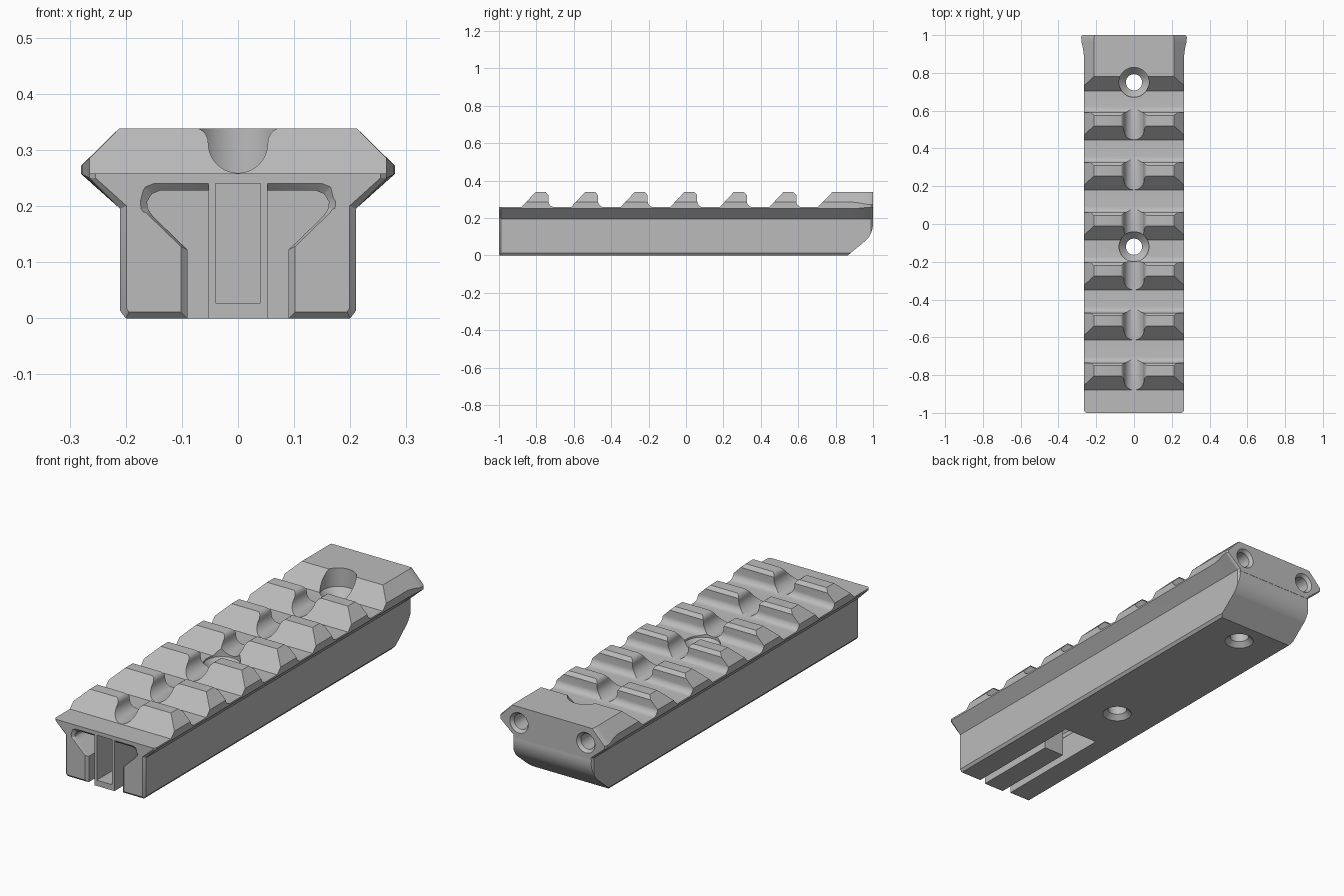
import bpy, bmesh, math

if "Cube" in bpy.data.objects:
    bpy.data.objects.remove(bpy.data.objects["Cube"])

grey = bpy.data.materials.new("metal grey")
grey.use_nodes = True
grey.diffuse_color = (0.5, 0.5, 0.5, 1)
grey.node_tree.nodes["Principled BSDF"].inputs["Base Color"].default_value = (0.5, 0.5, 0.5, 1)


def loft(name, rings):
    """Closed solid through rings of 3D points."""
    bm = bmesh.new()
    loops = [[bm.verts.new(p) for p in ring] for ring in rings]
    n = len(loops[0])
    for a, b in zip(loops, loops[1:]):
        for i in range(n):
            j = (i + 1) % n
            bm.faces.new((a[i], a[j], b[j], b[i]))
    bm.faces.new(loops[0])
    bm.faces.new(loops[-1])
    bmesh.ops.recalc_face_normals(bm, faces=bm.faces)
    me = bpy.data.meshes.new(name)
    bm.to_mesh(me)
    bm.free()
    ob = bpy.data.objects.new(name, me)
    bpy.context.collection.objects.link(ob)
    me.materials.append(grey)
    return ob


def mirrored(half, y):
    """Full cross-section at y from its +x half."""
    return [(x, y, z) for x, z in half] + [(-x, y, z) for x, z in reversed(half)]


def across(name, profile, w=0.5):
    """Side profile (y, z) extruded across x."""
    return loft(name, [[(x, y, z) for y, z in profile] for x in (-w, w)])


def lathe(name, profile, place):
    """Stack of circles (radius, position) along an axis given by place()."""
    turn = [math.tau * i / 40 for i in range(40)]
    return loft(name, [[place(r * math.cos(a), r * math.sin(a), d) for a in turn]
                       for r, d in profile])


def boolean(ob, tool, op="DIFFERENCE"):
    tool.hide_render = True
    m = ob.modifiers.new(op, "BOOLEAN")
    m.operation, m.solver, m.object = op, "EXACT", tool
    bpy.context.view_layer.objects.active = ob
    bpy.ops.object.modifier_apply(modifier=m.name)
    bpy.data.objects.remove(tool)


def arc(cx, cz, r, a0, a1, n=8):
    steps = [math.radians(a0 + (a1 - a0) * i / n) for i in range(n + 1)]
    return [(cx + r * math.cos(a), cz + r * math.sin(a)) for a in steps]


# Main body: flanged section, chamfered at both ends, flared at the rear
def body_section(y, inset=0, flare=0):
    o = inset
    return mirrored([(0.2 - o / 2, o), (0.21 - o, 0.013 + o / 2), (0.21 - o, 0.195 + o / 2),
                     (0.265 + flare - o, 0.25 + flare / 2), (0.265 + flare - o, 0.285 - flare * 0.9),
                     (0.203 - o / 2, 0.347)], y)


rail = loft("rail_body", [body_section(-1, 0.011), body_section(-0.989), body_section(0.89),
                          body_section(0.93, 0, 0.005), body_section(0.96, 0, 0.012),
                          body_section(0.99, 0, 0.015), body_section(1, 0.007, 0.015)])

# Cross teeth: ramped front, rounded foot at the back
BASE, TOP, PITCH = 0.258, 0.338, 0.265
teeth = [(-1.1, BASE)]
for k in range(6):
    y = -0.88 + PITCH * k
    teeth += [(y, BASE), (y + 0.075, TOP), (y + 0.13, TOP), (y + 0.145, 0.322)]
    teeth += arc(y + 0.177, 0.29, 0.032, 180, 270)
teeth += [(0.705, BASE), (0.782, TOP), (1.1, TOP), (1.1, 0.5), (-1.1, 0.5)]
boolean(rail, across("teeth_cutter", teeth))

# Curved lower rear
rear = [(0.865, -0.1), (0.865, 0)] + arc(0.875, 0.17, 0.125, -45, 8) + [(1.1, 0.19), (1.1, -0.1)]
boolean(rail, across("rear_cutter", rear))

# Round channel along the top of the teeth, with rolled edges
half = arc(0, 0.312, 0.053, -88, 0, 10) + arc(0.08, 0.313, 0.027, 175, 90, 6) + [(0.08, 0.4)]
boolean(rail, loft("channel_cutter", [mirrored(half, -1.1), mirrored(half, 0.66)]))


# Clamp slot open to the front and below, with a chamfered mouth
def slot_section(y, o=0):
    return mirrored([(0.09 + o, -0.05), (0.09 + o, 0.122 + o / 2), (0.152 + o, 0.182 + o / 2),
                     (0.161 + o, 0.196), (0.162 + o, 0.208), (0.153 + o, 0.222 + o),
                     (0.138 + o, 0.228 + o)], y)


boolean(rail, loft("slot_cutter", [slot_section(-1.01, 0.022), slot_section(-0.988),
                                   slot_section(-0.38)]))


# Hollow centre web inside the slot
def box(name, w, y0, y1, z0, z1):
    return loft(name, [[(-w, y, z0), (w, y, z0), (w, y, z1), (-w, y, z1)] for y in (y0, y1)])


boolean(rail, box("web", 0.053, -1, -0.57, 0, 0.245), "UNION")
boolean(rail, box("web_pocket_cutter", 0.04, -1.1, -0.59, 0.027, 0.24))

# Vertical screw holes, countersunk above and below
for hole_y in (-0.12, 0.75):
    boolean(rail, lathe("screw_cutter",
                        [(0.075, -0.02), (0.065, 0), (0.043, 0.022), (0.043, 0.21),
                         (0.079, 0.25), (0.079, 0.5)],
                        lambda a, b, d: (a, hole_y + b, d)))

# Blind holes in the rear face
for side in (-1, 1):
    boolean(rail, lathe("rear_hole_cutter",
                        [(0.058, 1.01), (0.048, 1), (0.036, 0.985), (0.036, 0.85)],
                        lambda a, b, d: (side * 0.175 + a, d, 0.262 + b)))

# Smooth the rounded parts, keep edges crisp
bpy.ops.object.select_all(action="DESELECT")
rail.select_set(True)
bpy.context.view_layer.objects.active = rail
bpy.ops.object.shade_smooth_by_angle(angle=math.radians(25))
